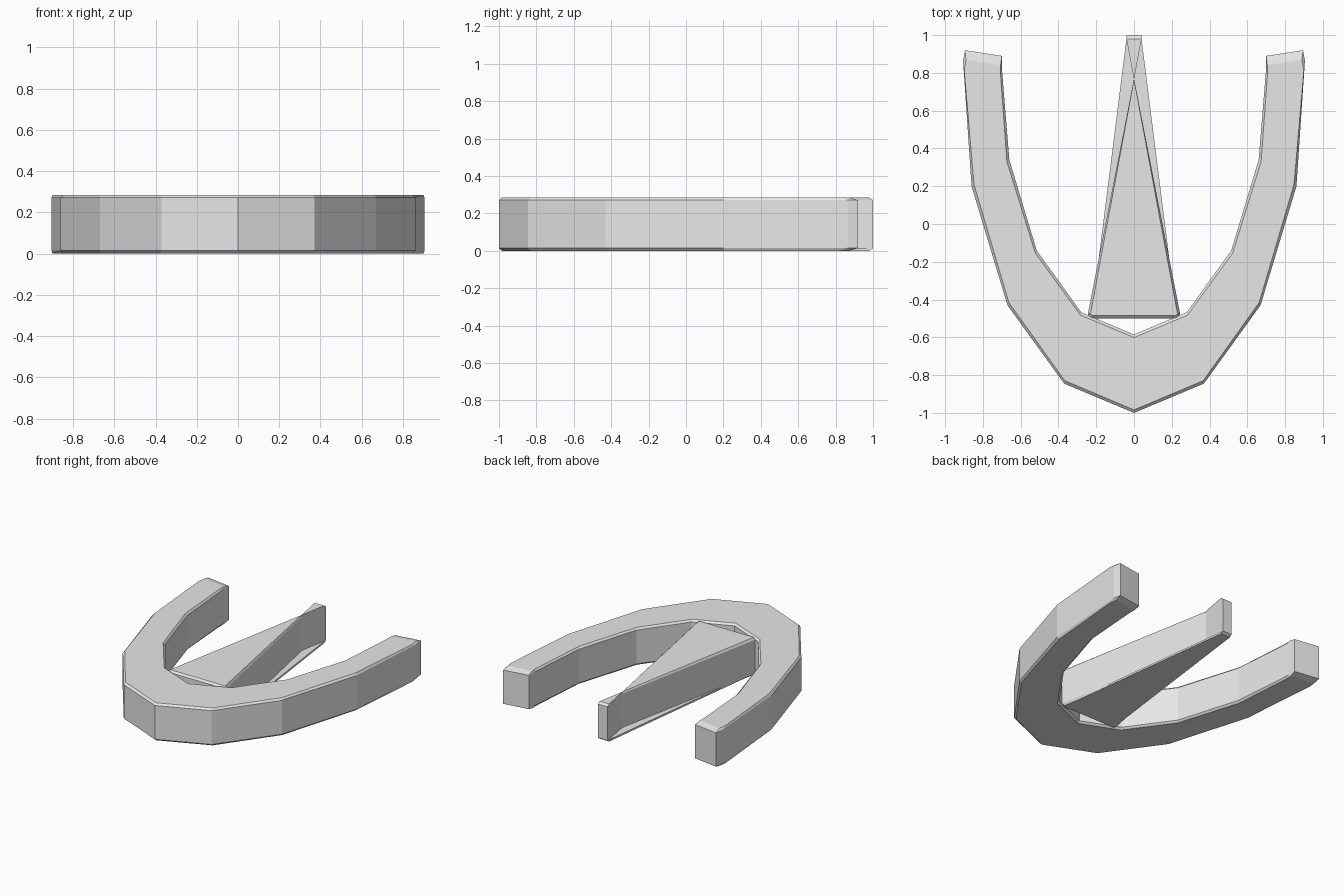
import bpy
import bmesh
from mathutils import Vector

if "Cube" in bpy.data.objects:
    bpy.data.objects.remove(bpy.data.objects["Cube"], do_unlink=True)

HEIGHT, CHAMFER = 0.285, 0.014

# One plain grey for everything
grey = bpy.data.materials.new("light_grey")
grey.use_nodes = True
grey.diffuse_color = (0.8, 0.8, 0.8, 1)
grey.node_tree.nodes["Principled BSDF"].inputs["Base Color"].default_value = (0.8, 0.8, 0.8, 1)


def prism(name, levels):
    """Stack matching outlines, given as (z, points), and cap both ends."""
    bm = bmesh.new()
    rings = [[bm.verts.new((x, y, z)) for x, y in pts] for z, pts in levels]
    n = len(rings[0])
    for low, high in zip(rings, rings[1:]):
        for i in range(n):
            j = (i + 1) % n
            bm.faces.new((low[i], low[j], high[j], high[i]))
    bm.faces.new(rings[0][::-1])
    bm.faces.new(rings[-1])
    bmesh.ops.recalc_face_normals(bm, faces=bm.faces)
    mesh = bpy.data.meshes.new(name)
    bm.to_mesh(mesh)
    bm.free()
    mesh.materials.append(grey)
    obj = bpy.data.objects.new(name, mesh)
    bpy.context.collection.objects.link(obj)
    return obj


def chamfered(name, wall, cap):
    return prism(name, [(0, cap), (CHAMFER, wall),
                        (HEIGHT - CHAMFER, wall), (HEIGHT, cap)])


def mirrored_band(sections):
    """Closed outline from (outer, inner) pairs running from the middle to one end."""
    outer = [s[0] for s in sections]
    inner = [s[1] for s in sections]

    def flip(pts):
        return [(-x, y) for x, y in pts]

    return flip(outer[:0:-1]) + outer + inner[::-1] + flip(inner[1:])


# Horseshoe arch: outer and inner points for the +x half
arch = [((0, -1), (0, -0.585)),
        ((0.37, -0.845), (0.28, -0.467)),
        ((0.67, -0.43), (0.515, -0.14)),
        ((0.86, 0.2), (0.66, 0.34)),
        ((0.905, 0.865), (0.7, 0.83)),
        ((0.895, 0.92), (0.7, 0.89))]
arch_cap = []
for k, (o, i) in enumerate(arch):
    o, i = Vector(o), Vector(i)
    step = (i - o).normalized() * (0.016 if k < 4 else 0.006)
    back = Vector((0, 0.05 if k > 3 else 0))   # long slope at the open ends
    arch_cap.append((tuple(o + step - back), tuple(i - step - back)))
chamfered("horseshoe_arch", mirrored_band(arch), mirrored_band(arch_cap))

# Wedge pointer: a long triangle narrowing to a waist
chamfered("wedge_body",
          [(-0.225, -0.5), (0.225, -0.5), (0.245, -0.48), (0, 0.77), (-0.245, -0.48)],
          [(-0.222, -0.485), (0.222, -0.485), (0.23, -0.475), (0, 0.765), (-0.23, -0.475)])

# Tail flaring out behind the waist
chamfered("wedge_tail",
          [(0, 0.77), (0.04, 1), (-0.04, 1)],
          [(0, 0.765), (0.04, 0.98), (-0.04, 0.98)])

# Thin straight-sided foot under the wedge
foot = [(-0.225, -0.487), (0.225, -0.487), (0.04, 0.98), (-0.04, 0.98)]
prism("wedge_foot", [(0, foot), (CHAMFER, foot)])
